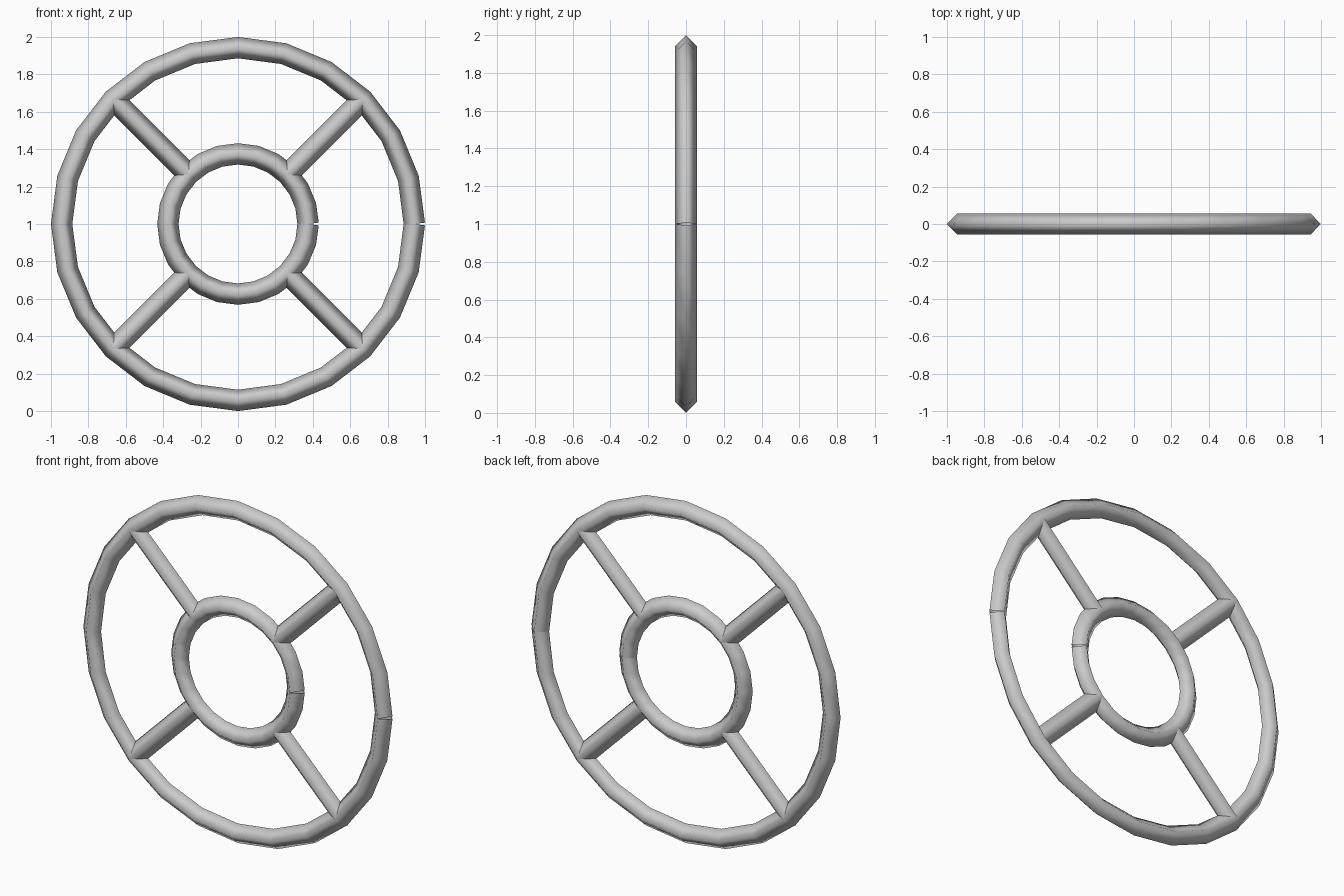
import bpy, bmesh, math
from mathutils import Vector

if "Cube" in bpy.data.objects:
    bpy.data.objects.remove(bpy.data.objects["Cube"])

TUBE = 0.057            # half-width of the diamond tube
RIM, HUB = 0.943, 0.375  # centre-line radii
SEGMENTS = 24
DEPTH = Vector((0, 1, 0))

metal = bpy.data.materials.new("light_grey")
metal.diffuse_color = (0.6, 0.6, 0.6, 1)
metal.use_nodes = True
metal.node_tree.nodes["Principled BSDF"].inputs["Base Color"].default_value = metal.diffuse_color


def on_circle(radius, angle):
    return Vector((radius * math.cos(angle), 0, 1 + radius * math.sin(angle)))


def diamond_tube(name, path):
    """Sweep a four-sided section along an open path in the XZ plane."""
    bm = bmesh.new()
    rows = []
    for i, p in enumerate(path):
        before = (p - path[i - 1]).normalized() if i > 0 else Vector()
        after = (path[i + 1] - p).normalized() if i < len(path) - 1 else Vector()
        side = (before + after).normalized().cross(DEPTH)
        rows.append([bm.verts.new(p + d * TUBE) for d in (side, DEPTH, -side, -DEPTH)])
    for a, b in zip(rows, rows[1:]):
        for k in range(4):
            n = (k + 1) % 4
            bm.faces.new((a[k], a[n], b[n], b[k])).smooth = True
    bmesh.ops.recalc_face_normals(bm, faces=bm.faces)
    mesh = bpy.data.meshes.new(name)
    bm.to_mesh(mesh)
    bm.free()
    mesh.materials.append(metal)
    bpy.context.collection.objects.link(bpy.data.objects.new(name, mesh))


# Rings: open paths whose square-cut ends leave a thin notch on the right
for name, radius in (("outer_rim", RIM), ("inner_ring", HUB)):
    diamond_tube(name, [on_circle(radius, math.tau * i / SEGMENTS)
                        for i in range(SEGMENTS + 1)])

# Four diagonal spokes between the ring centre lines
for i in range(4):
    angle = math.radians(45 + 90 * i)
    diamond_tube(f"spoke_{i + 1}", [on_circle(HUB, angle), on_circle(RIM, angle)])
